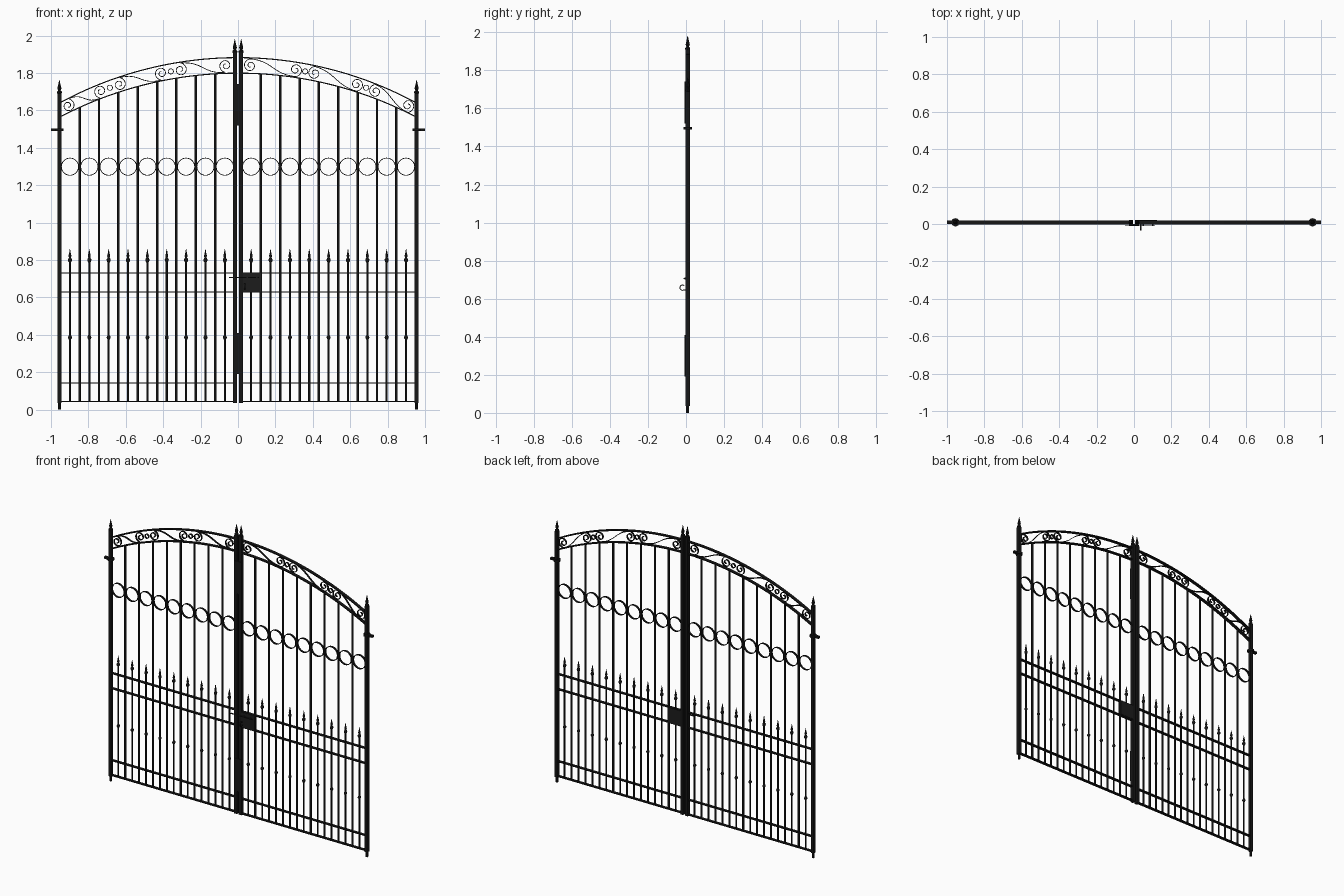
import bpy, bmesh, math
from mathutils import Vector

cube = bpy.data.objects.get("Cube")
if cube:
    bpy.data.objects.remove(cube, do_unlink=True)

Y = 0.009                      # centre plane of the ironwork
END, MID = 0.955, 0.017        # post positions
PITCH, FIRST = 0.1035, 0.0705  # picket spacing


def material(name, rgb):
    m = bpy.data.materials.new(name)
    m.use_nodes = True
    m.diffuse_color = (*rgb, 1)
    m.node_tree.nodes["Principled BSDF"].inputs["Base Color"].default_value = (*rgb, 1)
    return m


IRON = material("black iron", (0.008, 0.008, 0.008))
STEEL = material("dark lock steel", (0.012, 0.012, 0.012))


def finish(name, bm, mat=IRON, smooth=False):
    bmesh.ops.recalc_face_normals(bm, faces=bm.faces)
    me = bpy.data.meshes.new(name)
    bm.to_mesh(me)
    bm.free()
    me.materials.append(mat)
    ob = bpy.data.objects.new(name, me)
    bpy.context.collection.objects.link(ob)
    if smooth:
        bpy.ops.object.select_all(action="DESELECT")
        ob.select_set(True)
        bpy.context.view_layer.objects.active = ob
        bpy.ops.object.shade_smooth_by_angle(angle=math.radians(50))


def box(bm, x0, x1, y0, y1, z0, z1):
    vs = bmesh.ops.create_cube(bm, size=1)["verts"]
    for v in vs:
        v.co = Vector((x0 if v.co.x < 0 else x1, y0 if v.co.y < 0 else y1, z0 if v.co.z < 0 else z1))


def lathe(bm, x, profile, sides=8):
    """Turned piece on a vertical axis; profile is (radius, height) pairs."""
    rows = []
    for r, z in profile:
        rows.append([bm.verts.new((x + r * math.cos(math.tau * i / sides),
                                   Y + r * math.sin(math.tau * i / sides), z)) for i in range(sides)])
    for a, b in zip(rows, rows[1:]):
        for i in range(sides):
            j = (i + 1) % sides
            bm.faces.new((a[i], a[j], b[j], b[i]))
    bm.faces.new(rows[0])
    bm.faces.new(rows[-1])


def ribbon(bm, pts, thick, depth, closed=False, y=Y):
    """Flat strip that follows a path in the xz plane, standing on edge along y."""
    n, rows = len(pts), []
    for i, (x, z) in enumerate(pts):
        a = pts[(i - 1) % n if closed else max(i - 1, 0)]
        b = pts[(i + 1) % n if closed else min(i + 1, n - 1)]
        t = Vector((b[0] - a[0], b[1] - a[1])).normalized() * thick / 2
        rows.append([bm.verts.new((x - s * t.y, y + d * depth / 2, z + s * t.x))
                     for s, d in ((-1, -1), (1, -1), (1, 1), (-1, 1))])
    for i in range(n if closed else n - 1):
        a, b = rows[i], rows[(i + 1) % n]
        for k in range(4):
            bm.faces.new((a[k], a[(k + 1) % 4], b[(k + 1) % 4], b[k]))
    if not closed:
        bm.faces.new(rows[0])
        bm.faces.new(rows[-1])


def circle(x, z, r, n=28):
    return [(x + r * math.cos(math.tau * i / n), z + r * math.sin(math.tau * i / n)) for i in range(n)]


def arch(x, top, drop):
    radius = (END ** 2 + drop ** 2) / (2 * drop)
    return top - radius + math.sqrt(radius ** 2 - x ** 2)


def outer(x):
    return arch(x, 1.882, 0.243)


def inner(x):
    return arch(x, 1.799, 0.236)


def spiral(x, z, r, start, turn):
    """Points from the outer end, at angle start, winding to the eye."""
    n, pts = 36, []
    for i in range(n + 1):
        f = i / n
        a = start + turn * f * math.tau * 1.5
        rr = r * (1 - 0.78 * f)
        pts.append((x + rr * math.cos(a), z + rr * math.sin(a)))
    return pts


def s_scroll(bm, xa, xb, flip, r=0.036):
    """Spiral at each end joined by a diagonal sweep across the band."""
    za, zb = (outer(xa) + inner(xa)) / 2, (outer(xb) + inner(xb)) / 2
    up = math.pi / 2 * flip
    a = spiral(xa, za, r, up, flip)
    b = spiral(xb, zb, r, -up, flip)
    p, q = Vector(a[0]), Vector(b[0])
    slope = Vector((xb - xa, zb - za)) * 0.5
    sweep = []
    for i in range(1, 16):
        t = i / 16
        sweep.append(tuple(p * (1 - t) ** 3 + (p + slope) * 3 * t * (1 - t) ** 2
                           + (q - slope) * 3 * t * t * (1 - t) + q * t ** 3))
    ribbon(bm, a[::-1] + sweep + b, 0.004, 0.012)


# Post finial and slimmer picket head, as (radius, height above the bar)
FINIAL = [(0.009, 0), (0.013, 0.004), (0.013, 0.012), (0.007, 0.017), (0.008, 0.022),
          (0.011, 0.03), (0.006, 0.05), (0.001, 0.075)]
SPEAR = [(0.0055, 0), (0.010, 0.007), (0.011, 0.016), (0.005, 0.027), (0.008, 0.034),
         (0.004, 0.052), (0.001, 0.071)]


def raised(shape, z):
    return [(r, z + h) for r, h in shape]


for side, label in ((1, "left"), (-1, "right")):
    # Posts with pointed finials
    bm = bmesh.new()
    box(bm, side * END - 0.01, side * END + 0.01, Y - 0.012, Y + 0.012, 0.035, 1.69)
    lathe(bm, side * END, [(0.008, 0), (0.008, 0.036)])
    lathe(bm, side * END, raised(FINIAL, 1.688))
    finish(label + "_end_post", bm)
    bm = bmesh.new()
    box(bm, side * MID - 0.0105, side * MID + 0.0105, Y - 0.012, Y + 0.012, 0.035, 1.91)
    lathe(bm, side * MID, raised(FINIAL, 1.906))
    finish(label + "_meeting_post", bm)

    # Hinge collar with wall pin
    bm = bmesh.new()
    lathe(bm, side * END, [(0.022, 1.489), (0.022, 1.503)], 16)
    xs = sorted((side * (END + 0.01), side * 1.0))
    box(bm, *xs, Y - 0.009, Y + 0.009, 1.489, 1.503)
    finish(label + "_hinge", bm)

    # Flat horizontal rails
    bm = bmesh.new()
    for z in (0.043, 0.143, 0.628, 0.73):
        xs = sorted((side * MID, side * END))
        box(bm, *xs, Y - 0.01, Y + 0.01, z - 0.003, z + 0.003)
    finish(label + "_rails", bm)

    # Arched top rails
    bm = bmesh.new()
    for curve in (outer, inner):
        path = [MID + (END - MID) * i / 32 for i in range(33)]
        ribbon(bm, [(side * x, curve(x)) for x in path], 0.006, 0.022)
    finish(label + "_arch_rails", bm, smooth=True)

    # Tall bars up to the inner arch
    bm = bmesh.new()
    for k in range(8):
        x = FIRST + PITCH * (k + 0.5)
        lathe(bm, side * x, [(0.0065, 0.043), (0.0065, inner(x))])
    finish(label + "_tall_bars", bm, smooth=True)

    # Short spear-topped pickets with a knuckle, and the row of rings
    pickets, rings = bmesh.new(), bmesh.new()
    for k in range(9):
        x = side * (FIRST + PITCH * k)
        lathe(pickets, x, [(0.0055, 0.043), (0.0055, 0.374), (0.0105, 0.383), (0.0105, 0.389),
                           (0.0055, 0.398)] + raised(SPEAR, 0.787))
        ribbon(rings, circle(x, 1.299, 0.046), 0.004, 0.014, closed=True)
    finish(label + "_spear_pickets", pickets, smooth=True)
    finish(label + "_rings", rings, smooth=True)

    # Scrollwork between the arches
    bm = bmesh.new()
    for xa, xb in ((0.066, 0.308), (0.41, 0.634), (0.735, 0.908)):
        s_scroll(bm, side * xa, side * xb, side)
    for x in (0.359, 0.685):
        ribbon(bm, circle(side * x, (outer(x) + inner(x)) / 2, 0.014, 16), 0.004, 0.012, closed=True)
    finish(label + "_scrollwork", bm, smooth=True)

# Cover plates over the meeting gap
bm = bmesh.new()
for z0, z1 in ((0.19, 0.41), (1.52, 1.74)):
    box(bm, -0.026, 0.026, Y - 0.016, Y - 0.01, z0, z1)
finish("cover_plates", bm)

# Lock case, sliding bolt and pull loop
bm = bmesh.new()
box(bm, 0.025, 0.124, Y - 0.012, Y + 0.012, 0.631, 0.73)
finish("lock_case", bm, STEEL)

bm = bmesh.new()
box(bm, -0.047, 0.112, Y - 0.021, Y - 0.016, 0.703, 0.709)
for x in (-0.02, 0.05, 0.1):
    box(bm, x - 0.004, x + 0.004, Y - 0.017, Y - 0.01, 0.7, 0.712)
finish("sliding_bolt", bm, STEEL)

bm = bmesh.new()
loop = [(-0.018 + 0.014 * math.cos(a), 0.658 + 0.014 * math.sin(a))
        for a in (math.pi * (0.3 + 1.4 * i / 14) for i in range(15))]
ribbon(bm, loop + [(0.0, 0.647)], 0.005, 0.006, y=0)
for v in bm.verts:             # turn the loop to stand out from the front
    v.co = Vector((0.036 - v.co.y, v.co.x, v.co.z))
finish("pull_loop", bm, STEEL)
